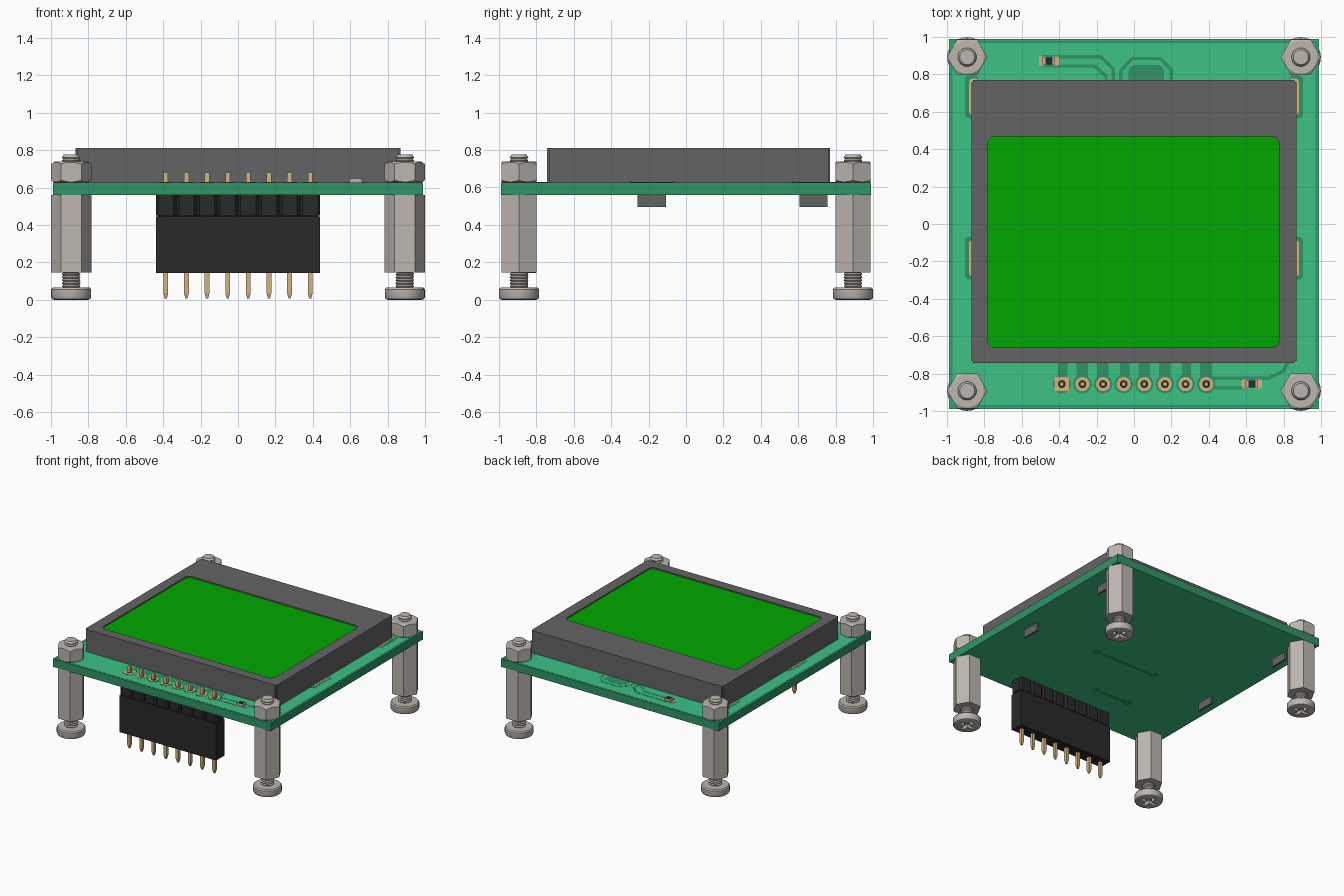
import bpy, bmesh, math
from mathutils import Vector, Matrix

cube = bpy.data.objects.get("Cube")
if cube:
    bpy.data.objects.remove(cube, do_unlink=True)


def material(name, rgb):
    lin = [((c / 255 + 0.055) / 1.055) ** 2.4 if c > 10 else c / 255 / 12.92 for c in rgb]
    m = bpy.data.materials.new(name)
    m.use_nodes = True
    m.diffuse_color = (*lin, 1)
    m.node_tree.nodes["Principled BSDF"].inputs["Base Color"].default_value = (*lin, 1)
    return m


BOARD = material("board dark green", (48, 149, 102))
MASK = material("board light green", (60, 194, 132))
BEZEL = material("bezel grey", (100, 100, 100))
SCREEN = material("screen green", (0, 168, 0))
STEEL = material("steel", (188, 182, 175))
GOLD = material("pin gold", (212, 180, 124))
BLACK = material("plastic black", (41, 41, 41))


def finish(name, bm, mat, smooth=False):
    bmesh.ops.recalc_face_normals(bm, faces=bm.faces[:])
    me = bpy.data.meshes.new(name)
    bm.to_mesh(me)
    bm.free()
    me.materials.append(mat)
    ob = bpy.data.objects.new(name, me)
    bpy.context.collection.objects.link(ob)
    if smooth:
        me.shade_smooth()
        me.set_sharp_from_angle(angle=math.radians(30))
    return ob


def box(name, x0, x1, y0, y1, z0, z1, mat):
    bm = bmesh.new()
    size = Matrix.Diagonal((x1 - x0, y1 - y0, z1 - z0, 1))
    mid = Matrix.Translation(((x0 + x1) / 2, (y0 + y1) / 2, (z0 + z1) / 2))
    bmesh.ops.create_cube(bm, size=1, matrix=mid @ size)
    return finish(name, bm, mat)


def plate(name, loops, z0, z1, mat):
    """Flat plate from an outline and optional hole outlines."""
    bm = bmesh.new()
    edges = []
    for loop in loops:
        vs = [bm.verts.new((x, y, z0)) for x, y in loop]
        edges += [bm.edges.new((vs[i - 1], vs[i])) for i in range(len(vs))]
    bmesh.ops.triangle_fill(bm, edges=edges, use_beauty=True, normal=(0, 0, 1))
    ext = bmesh.ops.extrude_face_region(bm, geom=bm.faces[:])
    top = [g for g in ext["geom"] if isinstance(g, bmesh.types.BMVert)]
    bmesh.ops.translate(bm, verts=top, vec=(0, 0, z1 - z0))
    return finish(name, bm, mat)


def rect(x0, x1, y0, y1, r=0.0, n=5):
    if r == 0:
        return [(x0, y0), (x1, y0), (x1, y1), (x0, y1)]
    pts = []
    for k, (cx, cy) in enumerate([(x1 - r, y1 - r), (x0 + r, y1 - r), (x0 + r, y0 + r), (x1 - r, y0 + r)]):
        for i in range(n + 1):
            a = math.pi / 2 * (k + i / n)
            pts.append((cx + r * math.cos(a), cy + r * math.sin(a)))
    return pts


def circle(cx, cy, r, n=20):
    return [(cx + r * math.cos(2 * math.pi * i / n), cy + r * math.sin(2 * math.pi * i / n)) for i in range(n)]


def ribbon(name, pts, width, z0, z1, mat):
    """Mitred strip that follows a path."""
    p = [Vector(q) for q in pts]
    left, right = [], []
    for i, q in enumerate(p):
        a = (q - p[i - 1]).normalized() if i else (p[1] - q).normalized()
        b = (p[i + 1] - q).normalized() if i < len(p) - 1 else a
        t = (a + b).normalized()
        n = Vector((-t.y, t.x)) * (width / 2 / max(t.dot(a), 0.4))
        left.append(tuple(q + n))
        right.append(tuple(q - n))
    return plate(name, [left + right[::-1]], z0, z1, mat)


def lathe(name, profile, segs, mat, smooth=True, turn=0.0):
    """Closed solid of revolution; profile runs bottom to top as (radius, z)."""
    bm = bmesh.new()
    rings = [[bm.verts.new((r * math.cos(turn + 2 * math.pi * i / segs),
                            r * math.sin(turn + 2 * math.pi * i / segs), z)) for i in range(segs)]
             for r, z in profile]
    for a, b in zip(rings, rings[1:]):
        for i in range(segs):
            bm.faces.new((a[i - 1], a[i], b[i], b[i - 1]))
    bm.faces.new(rings[0])
    bm.faces.new(rings[-1])
    return finish(name, bm, mat, smooth)


def boolean(ob, cutter, op):
    mod = ob.modifiers.new("cut", 'BOOLEAN')
    mod.operation, mod.solver, mod.object = op, 'EXACT', cutter
    bpy.context.view_layer.objects.active = ob
    bpy.ops.object.modifier_apply(modifier="cut")
    bpy.data.objects.remove(cutter, do_unlink=True)


def thread(z0, z1, r=0.05, depth=0.007, pitch=0.016):
    n = max(1, round((z1 - z0) / pitch))
    h = (z1 - z0) / n
    pts = []
    for i in range(n):
        pts += [(r - depth, z0 + i * h), (r, z0 + (i + 0.5) * h)]
    return pts + [(r - depth, z1)]


# Circuit board: dark core, lighter coating on both flat faces
Z0, Z1 = 0.561, 0.627
board = box("circuit_board", -0.99, 0.99, -0.988, 0.988, Z0, Z1, BOARD)
board.data.materials.append(MASK)
for f in board.data.polygons:
    f.material_index = 1 if abs(f.normal.z) > 0.5 else 0


def on_top(name, loops, height, mat):
    return plate(name, loops, Z1 - 0.002, Z1 + height, mat)


on_top("board_edge_line", [rect(-0.982, 0.982, -0.98, 0.98), rect(-0.97, 0.97, -0.968, 0.968)], 0.0008, BOARD)

# Grooves between the copper areas on the top
tracks = [
    [(-0.49, 0.895), (-0.18, 0.895), (-0.11, 0.83), (-0.11, 0.75)],
    [(-0.49, 0.845), (-0.21, 0.845), (-0.15, 0.79), (-0.15, 0.75)],
    [(-0.07, 0.75), (-0.07, 0.82), (-0.01, 0.885), (0.14, 0.885), (0.20, 0.825), (0.20, 0.75)],
    [(0.40, -0.825), (0.72, -0.825), (0.80, -0.785), (0.83, -0.72)],
    [(0.40, -0.875), (0.60, -0.875)],
]
for i, t in enumerate(tracks):
    ribbon(f"top_track_{i}", t, 0.018, Z1 - 0.002, Z1 + 0.001, BOARD)
on_top("top_copper_gap", [rect(-0.03, 0.16, 0.72, 0.85, 0.035)], 0.001, BOARD)

# Tracks and vias on the underside, each in a dark groove
for i, (xa, xb, y) in enumerate([(-0.32, 0.235, -0.155), (-0.44, -0.137, -0.6)]):
    ribbon(f"bottom_track_gap_{i}", [(xa, y), (xb, y)], 0.024, Z0 - 0.0008, Z0 + 0.002, BOARD)
    for x in (xa, xb):
        plate("via_gap", [circle(x, y, 0.034)], Z0 - 0.001, Z0 + 0.002, BOARD)
        plate("via_ring", [circle(x, y, 0.024), circle(x, y, 0.012)], Z0 - 0.002, Z0 + 0.002, MASK)


# Display: body, rim with rounded window, recessed screen
def notched(x0, x1, y0, y1, d):
    return [(x0 + d, y0), (x1 - d, y0), (x1 - d, y0 + d), (x1, y0 + d), (x1, y1 - d), (x1 - d, y1 - d),
            (x1 - d, y1), (x0 + d, y1), (x0 + d, y1 - d), (x0, y1 - d), (x0, y0 + d), (x0 + d, y0 + d)]


outline = notched(-0.870, 0.868, -0.743, 0.77, 0.010)
plate("display_body", [outline], Z1, 0.795, BEZEL)
window = rect(-0.783, 0.777, -0.66, 0.468, 0.04)
plate("display_rim", [outline, window], 0.795, 0.81, BEZEL)
plate("display_screen", [rect(-0.782, 0.776, -0.659, 0.467, 0.04)], 0.793, 0.80, SCREEN)

# Display mounting tabs and their pads
for s in (-1, 1):
    for y in (0.68, -0.183):
        xs = sorted((s * 0.848, s * 0.864))
        box("display_tab", *xs, y - 0.075, y + 0.075, 0.496, Z1, BEZEL)
        for nm, w, h, dz, m in (("tab_pad_gap", 0.903, 0.115, 0.001, BOARD), ("tab_pad", 0.882, 0.098, 0.002, GOLD)):
            xs = sorted((s * 0.83, s * w))
            on_top(nm, [rect(*xs, y - h, y + h, 0.02)], dz, m)

# Pin header: eight segments on a socket, with pins and solder pads
PY, PITCH = -0.856, 0.1103
box("header_socket", -0.438, 0.438, PY - 0.054, PY + 0.054, 0.142, 0.445, BLACK)
box("header_core", -0.43, 0.43, PY - 0.035, PY + 0.035, 0.44, Z0, BLACK)
for i in range(8):
    x = (i - 3.5) * PITCH
    h, c = 0.0535, 0.013
    seg = [(x - h + c, PY - h), (x + h - c, PY - h), (x + h, PY - h + c), (x + h, PY + h - c),
           (x + h - c, PY + h), (x - h + c, PY + h), (x - h, PY + h - c), (x - h, PY - h + c)]
    plate(f"header_segment_{i}", [seg], 0.450, Z0, BLACK)
    pin = lathe(f"header_pin_{i}", [(0.008, 0.006), (0.018, 0.036), (0.018, 0.672), (0.014, 0.68)],
                4, GOLD, False, math.pi / 4)
    pin.location = (x, PY, 0)
    on_top("pin_track", [rect(x - 0.032 if i % 3 else x - 0.02, x + 0.03, PY, -0.735)], 0.0008, BOARD)
    on_top("pin_gap", [circle(x, PY, 0.05)], 0.001, BOARD)
    ring = circle(x, PY, 0.038) if i else rect(x - 0.038, x + 0.038, PY - 0.038, PY + 0.038)
    on_top("pin_pad", [ring], 0.002, GOLD)
    on_top("pin_hole", [circle(x, PY, 0.021)], 0.003, BLACK)

# Small chip parts: pale body with metal ends and a black top
for x, y in ((-0.455, 0.872), (0.63, -0.855)):
    for s in (-1, 1):
        cx = x + s * 0.034
        on_top("chip_pad", [rect(cx - 0.020, cx + 0.020, y - 0.024, y + 0.024, 0.008)], 0.002, GOLD)
    box("chip_body", x - 0.033, x + 0.033, y - 0.018, y + 0.018, Z1, 0.648, STEEL)
    plate("chip_top", [rect(x - 0.019, x + 0.019, y - 0.018, y + 0.018)], 0.646, 0.650, BLACK)

# Corner hardware: cross-head screw, hex spacer, chamfered nut, stud end
screw = lathe("screw", [(0.092, 0), (0.102, 0.004), (0.107, 0.014), (0.107, 0.055), (0.099, 0.065)]
              + thread(0.066, 0.16), 32, STEEL)
for size in ((0.064, 0.015), (0.015, 0.064)):
    cutter = box("cross_cutter", -size[0], size[0], -size[1], size[1], -0.02, 0.03, STEEL)
    cutter.hide_render = True
    boolean(screw, cutter, 'DIFFERENCE')
spacer = lathe("spacer", [(0.108, 0.147), (0.108, Z0)], 6, STEEL, False)
nut = lathe("nut", [(0.108, Z1), (0.108, 0.738)], 6, STEEL, False)
cone = lathe("nut_cutter", [(0.088, Z1 - 0.0005), (0.111, 0.642), (0.111, 0.723), (0.088, 0.7385)], 48, STEEL, False)
cone.hide_render = True
boolean(nut, cone, 'INTERSECT')
stud = lathe("stud_end", thread(0.70, 0.77) + [(0.040, 0.776)], 24, STEEL)
for ob in (screw, spacer, nut, stud):
    for i, (sx, sy) in enumerate(((-1, -1), (1, -1), (1, 1), (-1, 1))):
        part = ob if i == 0 else ob.copy()
        if i:
            bpy.context.collection.objects.link(part)
        part.location = (sx * 0.892, sy * 0.892, 0)
